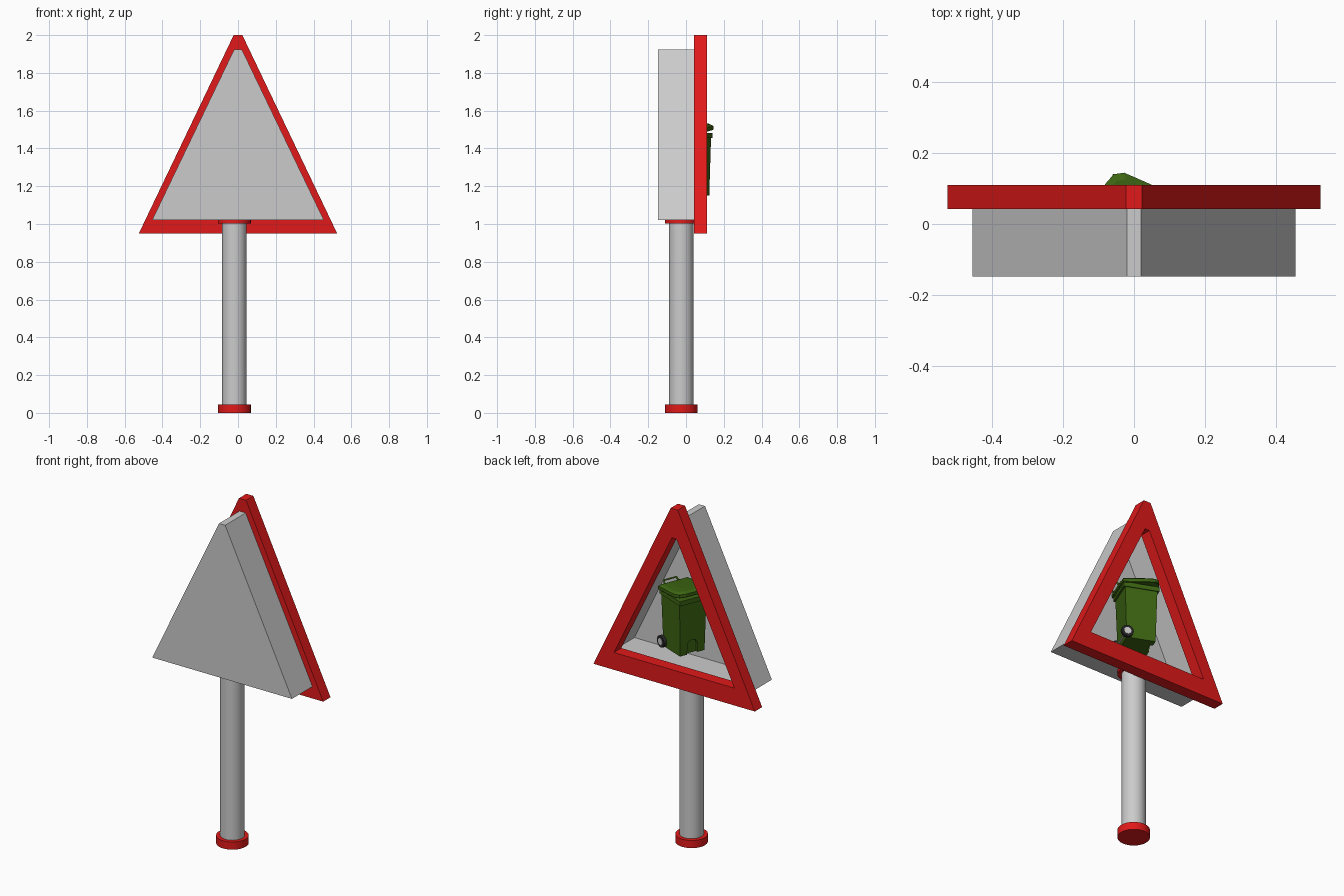
import bpy, bmesh, math
from mathutils import Matrix, Vector

if "Cube" in bpy.data.objects:
    bpy.data.objects.remove(bpy.data.objects["Cube"])


def material(name, rgb):
    m = bpy.data.materials.new(name)
    m.diffuse_color = (*rgb, 1)
    m.use_nodes = True
    m.node_tree.nodes["Principled BSDF"].inputs["Base Color"].default_value = m.diffuse_color
    return m


RED = material("red", (0.75, 0.01, 0.01))
GREEN = material("green", (0.045, 0.13, 0.006))
DARK = material("rubber", (0.02, 0.02, 0.02))

# the bin stands turned inside the sign; its local +x is its front
BIN = Matrix.Translation((0, 0.02, 0)) @ Matrix.Rotation(math.radians(158), 4, 'Z')


def finish(ob, mat, matrix=None):
    if mat:
        ob.data.materials.append(mat)
    if matrix:
        ob.matrix_world = matrix
    return ob


def loft(name, loops, mat=None, ring=False, matrix=None):
    """Skin a list of equal loops; ring joins last to first, otherwise ends are capped."""
    bm = bmesh.new()
    rows = [[bm.verts.new(p) for p in lp] for lp in loops]
    n = len(rows[0])
    pairs = list(zip(rows, rows[1:]))
    if ring:
        pairs.append((rows[-1], rows[0]))
    else:
        bm.faces.new(rows[0])
        bm.faces.new(rows[-1])
    for a, b in pairs:
        for i in range(n):
            j = (i + 1) % n
            bm.faces.new((a[i], a[j], b[j], b[i]))
    bmesh.ops.recalc_face_normals(bm, faces=bm.faces)
    me = bpy.data.meshes.new(name)
    bm.to_mesh(me)
    bm.free()
    ob = bpy.data.objects.new(name, me)
    bpy.context.collection.objects.link(ob)
    return finish(ob, mat, matrix)


def cylinder(name, r, depth, loc, mat=None, sides=32, along_y=False, matrix=None):
    bpy.ops.mesh.primitive_cylinder_add(vertices=sides, radius=r, depth=depth)
    ob = bpy.context.object
    ob.name = name
    bpy.ops.object.shade_smooth_by_angle()
    m = Matrix.Translation(loc)
    if along_y:
        m = m @ Matrix.Rotation(math.pi / 2, 4, 'X')
    return finish(ob, mat, (matrix or Matrix()) @ m)


def triangle(base, tip, z0, z1, y):
    return [(-base, y, z0), (base, y, z0), (tip, y, z1), (-tip, y, z1)]


def rect(x0, x1, w, z):
    return [(x0, -w, z), (x1, -w, z), (x1, w, z), (x0, w, z)]


# sign: red frame ring and open grey tray in front of it
outer, inner = (0.525, 0.023, 0.95, 2.0), (0.392, 0.015, 1.052, 1.828)
loft("sign_frame", [triangle(*outer, 0.042), triangle(*outer, 0.11),
                    triangle(*inner, 0.11), triangle(*inner, 0.042)], RED, ring=True)
box, cavity = (0.455, 0.02, 1.02, 1.925), (0.425, 0.018, 1.04, 1.885)
loft("sign_box", [triangle(*box, -0.148), triangle(*box, 0.042),
                  triangle(*cavity, 0.042), triangle(*cavity, -0.128)])

# pole with red collars
px, py = -0.019, -0.025
cylinder("pole", 0.065, 1.0, (px, py, 0.51))
cylinder("pole_foot", 0.087, 0.045, (px, py, 0.0225), RED)
cylinder("pole_collar", 0.087, 0.03, (px, py, 1.018), RED)

# bin body, tapering downwards, with a rim under the lid
body = loft("bin_body", [rect(-0.08, 0.082, 0.078, 1.15), rect(-0.09, 0.09, 0.085, 1.455),
                         rect(-0.1, 0.1, 0.09, 1.455), rect(-0.1, 0.1, 0.09, 1.482)],
            GREEN, matrix=BIN)

# arched recess low on the bin front
arch = [(-0.032, 1.13), (0.032, 1.13)] + [
    (0.032 * math.cos(t * math.pi / 8), 1.2 + 0.032 * math.sin(t * math.pi / 8)) for t in range(9)]
cutter = loft("arch_cutter", [[(x, y, z) for y, z in arch] for x in (0.068, 0.12)], matrix=BIN)
cutter.hide_render = True
cutter.hide_viewport = True
cut = body.modifiers.new("arch", 'BOOLEAN')
cut.object = cutter
cut.solver = 'EXACT'

# lid: rounded front, shallow dome, rising towards the front
half = [(-0.105, 0.095), (0.0, 0.103), (0.072, 0.105), (0.098, 0.09), (0.11, 0.055)]
plan = half + [(x, -y) for x, y in reversed(half)]


def lid_loop(scale, z):
    return [(x * scale, y * scale, z + 0.12 * x * scale) for x, y in plan]


loft("bin_lid", [lid_loop(0.97, 1.489), lid_loop(1, 1.492), lid_loop(1, 1.51),
                 lid_loop(0.85, 1.521), lid_loop(0.5, 1.525)], GREEN, matrix=BIN)

# hinge bar and rear handle
cylinder("lid_hinge", 0.008, 0.15, (-0.108, 0, 1.482), GREEN, 12, True, BIN)
cu = bpy.data.curves.new("bin_handle", 'CURVE')
cu.dimensions = '3D'
cu.bevel_depth = 0.006
cu.bevel_resolution = 1
cu.use_fill_caps = True
path = [(-0.095, -0.05, 1.47), (-0.135, -0.04, 1.505), (-0.135, 0.04, 1.505), (-0.095, 0.05, 1.47)]
sp = cu.splines.new('POLY')
sp.points.add(len(path) - 1)
for p, co in zip(sp.points, path):
    p.co = (*co, 1)
handle = bpy.data.objects.new("bin_handle", cu)
bpy.context.collection.objects.link(handle)
finish(handle, GREEN, BIN)

# wheels on an axle
cylinder("axle", 0.007, 0.18, (-0.08, 0, 1.18), None, 12, True, BIN)
for side, tag in ((1, "left"), (-1, "right")):
    cylinder("wheel_" + tag, 0.034, 0.018, (-0.08, side * 0.088, 1.18), DARK, 24, True, BIN)
    cylinder("hub_" + tag, 0.02, 0.022, (-0.08, side * 0.088, 1.18), None, 16, True, BIN)
